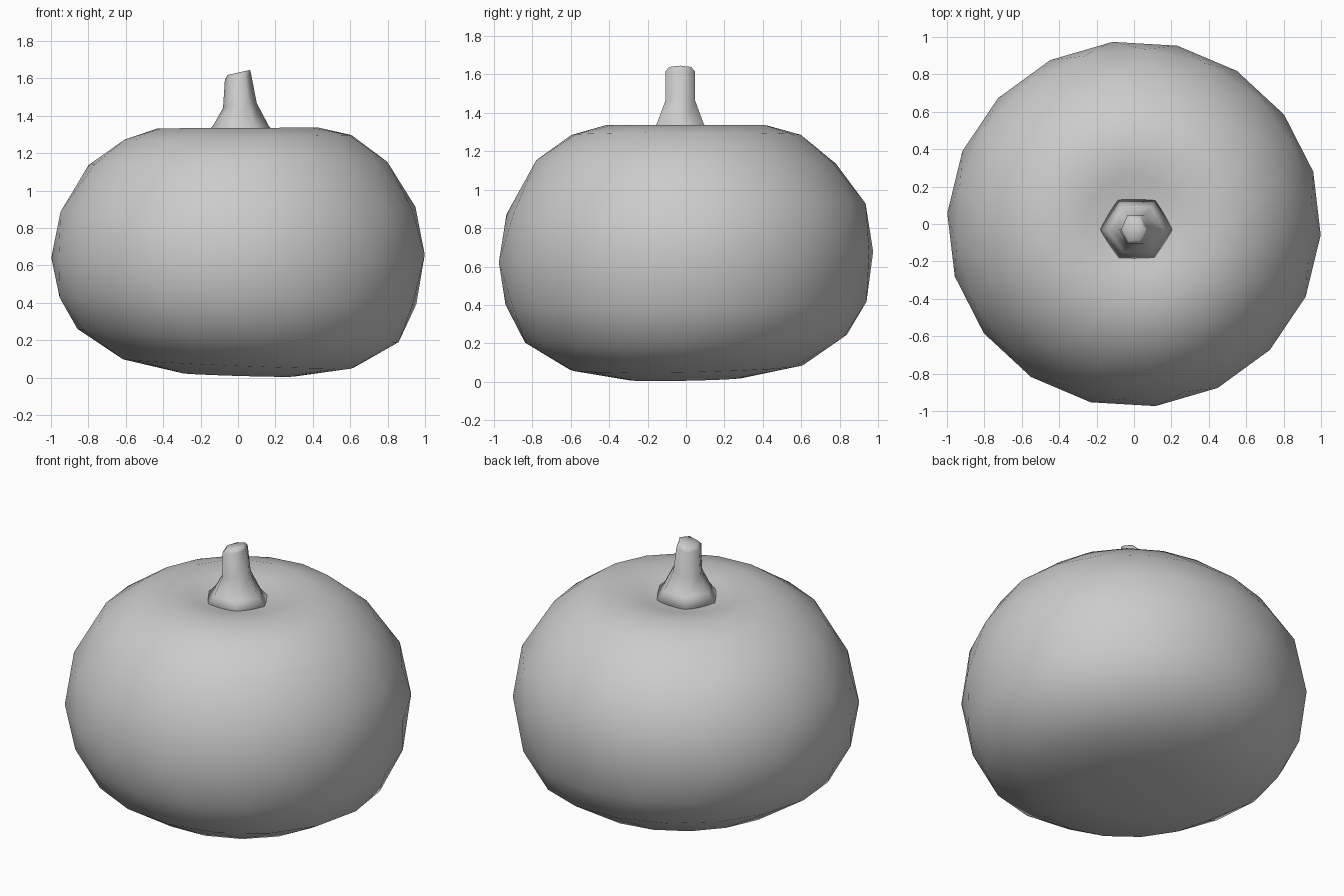
import bpy
import bmesh
from math import cos, sin, tau

cube = bpy.data.objects.get("Cube")
if cube:
    bpy.data.objects.remove(cube)

grey = bpy.data.materials.new("plain grey")
grey.use_nodes = True
colour = (0.6, 0.6, 0.6, 1)
grey.diffuse_color = colour
grey.node_tree.nodes["Principled BSDF"].inputs["Base Color"].default_value = colour


def loft(name, rings, sides, phase, stagger):
    """Skin closed rings of (radius x, radius y, centre x, centre y, z, slope x, slope y)."""
    bm = bmesh.new()
    loops = []
    for level, (rx, ry, cx, cy, z, sx, sy) in enumerate(rings):
        loop = []
        for i in range(sides):
            a = tau * (i + phase + stagger * (level % 2)) / sides
            x, y = rx * cos(a), ry * sin(a)
            loop.append(bm.verts.new((cx + x, cy + y, z + sx * x + sy * y)))
        loops.append(loop)
    for level, (low, high) in enumerate(zip(loops, loops[1:])):
        for i in range(sides):
            j = (i + 1) % sides
            if not stagger:
                bm.faces.new((low[i], low[j], high[j], high[i]))
            elif level % 2 == 0:
                bm.faces.new((low[i], low[j], high[i]))
                bm.faces.new((low[j], high[j], high[i]))
            else:
                bm.faces.new((low[i], high[j], high[i]))
                bm.faces.new((low[i], low[j], high[j]))
    bmesh.ops.poke(bm, faces=[bm.faces.new(loops[0][::-1]), bm.faces.new(loops[-1])])
    bmesh.ops.recalc_face_normals(bm, faces=bm.faces)
    mesh = bpy.data.meshes.new(name)
    bm.to_mesh(mesh)
    bm.free()
    mesh.materials.append(grey)
    mesh.shade_smooth()
    obj = bpy.data.objects.new(name, mesh)
    bpy.context.collection.objects.link(obj)
    return obj


# Squat body: radius, height, and the slight lean of each ring
profile = [
    (0.30, 0.015, -0.03, 0.02), (0.62, 0.075, -0.04, 0.02),
    (0.86, 0.225, -0.04, 0.02), (0.96, 0.41, -0.02, 0.01),
    (1.00, 0.65, 0.01, 0.03), (0.955, 0.90, 0.01, 0.03),
    (0.80, 1.145, 0.01, -0.01), (0.61, 1.285, 0.02, 0.0),
    (0.43, 1.335, 0.005, 0.0), (0.26, 1.315, 0.0, 0.0),
    (0.14, 1.285, 0.0, 0.0),
]
loft("pumpkin_body",
     [(r, r * 0.98, 0, 0, z, sx, sy) for r, z, sx, sy in profile],
     18, -0.17, 0.5)

# Six-sided stem flaring into the hollow, with a slanted cut top
loft("stem", [
    (0.21, 0.19, 0.015, -0.03, 1.28, 0, 0),
    (0.15, 0.14, 0.015, -0.03, 1.345, 0, 0),
    (0.09, 0.09, 0.01, -0.03, 1.455, 0.15, 0),
    (0.07, 0.088, 0.0, -0.03, 1.61, 0.2, 0),
    (0.06, 0.065, 0.005, -0.03, 1.632, 0.22, 0),
], 6, 0, 0)
